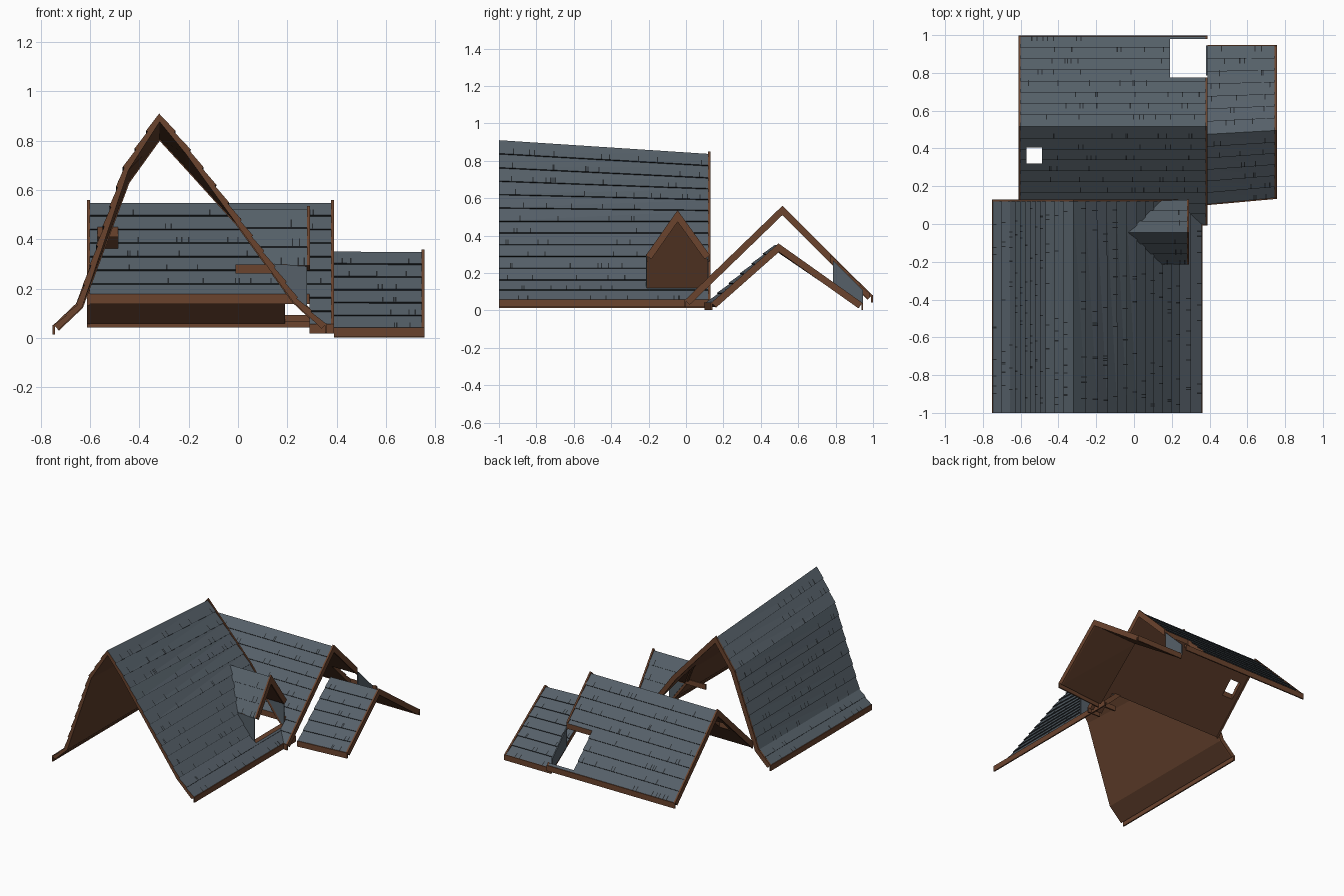
import bpy, bmesh, random
from mathutils import Vector

random.seed(4)
cube = bpy.data.objects.get("Cube")
if cube:
    bpy.data.objects.remove(cube)


def material(name, rgb):
    m = bpy.data.materials.new(name)
    m.use_nodes = True
    m.diffuse_color = (*rgb, 1)
    m.node_tree.nodes["Principled BSDF"].inputs["Base Color"].default_value = (*rgb, 1)
    return m


MATS = [material("slate", (0.092, 0.117, 0.14)),
        material("shingle_gap", (0.02, 0.024, 0.028)),
        material("trim_wood", (0.145, 0.057, 0.027)),
        material("underside_wood", (0.112, 0.046, 0.023))]
SLATE, GAP, TRIM, UNDER = range(4)


def place(axis, a, p):
    """Profile point p = (across, height) at position a along the axis."""
    return Vector((p[0], a, p[1])) if axis == "y" else Vector((a, p[0], p[1]))


def finish(name, bm):
    mesh = bpy.data.meshes.new(name)
    bm.to_mesh(mesh)
    bm.free()
    for m in MATS:
        mesh.materials.append(m)
    ob = bpy.data.objects.new(name, mesh)
    bpy.context.collection.objects.link(ob)
    return ob


def loft(name, axis, ends, loop_a, loop_b, side_mats, cap_mat):
    """Closed solid between two matching outlines; repeated points share a vertex."""
    bm = bmesh.new()
    rings = []
    for a, loop in zip(ends, (loop_a, loop_b)):
        ring = []
        for i, p in enumerate(loop):
            same = i > 0 and (p - loop[i - 1]).length < 0.00005
            ring.append(ring[-1] if same else bm.verts.new(place(axis, a, p)))
        rings.append(ring)
    for i in range(len(loop_a)):
        j = (i + 1) % len(loop_a)
        if rings[0][i] is not rings[0][j]:
            f = bm.faces.new((rings[0][i], rings[0][j], rings[1][j], rings[1][i]))
            f.material_index = side_mats[i]
    for ring in rings:
        bm.faces.new(list(dict.fromkeys(ring))).material_index = cap_mat
    bmesh.ops.recalc_face_normals(bm, faces=bm.faces[:])
    bmesh.ops.triangulate(bm, faces=bm.faces[:])
    return finish(name, bm)


def prism(name, axis, ends, loop, mat):
    loop = [Vector(p) for p in loop]
    return loft(name, axis, ends, loop, loop, [mat] * len(loop), mat)


def box(name, x, y, z):
    return prism(name, "y", y, [(x[0], z[0]), (x[1], z[0]), (x[1], z[1]), (x[0], z[1])], TRIM)


def normal(p, q):
    d = (q - p).normalized()
    return Vector((-d.y, d.x))


def offset(path, dist):
    """Mitred parallel of an open path."""
    out = []
    for i, p in enumerate(path):
        ns = []
        if i > 0:
            ns.append(normal(path[i - 1], p))
        if i < len(path) - 1:
            ns.append(normal(p, path[i + 1]))
        m = sum(ns, Vector((0, 0))).normalized()
        out.append(p + m * dist / max(m.dot(ns[0]), 0.4))
    return out


def courses(path, ridge, counts, step=0.007):
    """Overlapping shingle rows: each lower edge stands proud."""
    out = []
    for i, n in enumerate(counts):
        p, q = path[i], path[i + 1]
        lift = normal(p, q) * step
        for k in range(n):
            a, b = p.lerp(q, k / n), p.lerp(q, (k + 1) / n)
            out += [a + lift, b] if i < ridge else [a, b + lift]
    return out


def volume(mesh):
    bm = bmesh.new()
    bm.from_mesh(mesh)
    v = abs(bm.calc_volume())
    bm.free()
    return v


def cut(ob, cutters):
    """Subtract each cutter, using the second solver if the first one fails."""
    for c in cutters:
        for solver in ("MANIFOLD", "EXACT"):
            mod = ob.modifiers.new("cut", "BOOLEAN")
            mod.operation, mod.solver, mod.object = "DIFFERENCE", solver, c
            deps = bpy.context.evaluated_depsgraph_get()
            result = bpy.data.meshes.new_from_object(ob.evaluated_get(deps))
            ob.modifiers.clear()
            if 0.05 < volume(result) / volume(ob.data) < 0.9999:
                ob.data = result
                break


def joints(name, axis, ends, top_a, top_b, split, avoid):
    """Short dark joints between neighbouring shingles."""
    bm = bmesh.new()
    span = ends[1] - ends[0]
    for j in range(0, len(top_a), 2):
        lo, hi = (j, j + 1) if j < split else (j + 1, j)

        def at(t, s):
            pa, pb = top_a[lo].lerp(top_a[hi], s), top_b[lo].lerp(top_b[hi], s)
            return place(axis, ends[0] + span * t, pa.lerp(pb, t))
        for _ in range(max(2, round(span / 0.13))):
            t = random.uniform(0.03, 0.97)
            c = at(t, 0.2)
            if any(x0 < c.x < x1 and y0 < c.y < y1 for x0, x1, y0, y1 in avoid):
                continue
            w = 0.0028 / span
            quad = [at(t - w, 0), at(t + w, 0), at(t + w, 0.42), at(t - w, 0.42)]
            n = (quad[1] - quad[0]).cross(quad[2] - quad[1]).normalized()
            if n.z < 0:
                n, quad = -n, quad[::-1]
            f = bm.faces.new([bm.verts.new(v + n * 0.0015) for v in quad])
            f.material_index = GAP
    finish(name, bm)


def roof(name, axis, ends, path_a, path_b, ridge, cutters=(), avoid=(),
         row=0.083, thick=0.024, start_verge=False, eaves=True):
    """Shingled slab with verge boards at its ends and fascias at its eaves."""
    pa, pb = [[Vector(p) for p in path] for path in (path_a, path_b)]
    counts = [max(1, round((pa[i + 1] - pa[i]).length / row)) for i in range(len(pa) - 1)]
    top_a, top_b = courses(pa, ridge, counts), courses(pb, ridge, counts)
    mats = [SLATE if i % 2 == 0 else GAP for i in range(len(top_a) - 1)]
    mats += [TRIM] + [UNDER] * (len(pa) - 1) + [TRIM]
    loops = [top + offset(p, -thick)[::-1] for top, p in ((top_a, pa), (top_b, pb))]
    w = 0.012
    inner = (ends[0] + w * start_verge, ends[1] - w)
    parts = [loft(name, axis, inner, *loops, mats, TRIM)]
    verges = [("end", (inner[1], ends[1]), pb)]
    if start_verge:
        verges.append(("start", (ends[0], inner[0]), pa))
    for label, e, p in verges:
        loop = offset(p, 0.008) + offset(p, -thick - 0.004)[::-1]
        parts.append(loft(name + "_verge_" + label, axis, e, loop, loop, [TRIM] * len(loop), TRIM))
    if eaves:
        for label, i, out in (("low", 0, -0.009), ("high", -1, 0.009)):
            rect = [Vector(v) for v in ((0, 0.006), (out, 0.006), (out, -0.033), (0, -0.033))]
            parts.append(loft(name + "_fascia_" + label, axis, ends, [pa[i] + v for v in rect],
                              [pb[i] + v for v in rect], [TRIM] * 4, TRIM))
    for part in parts:
        cut(part, cutters)
    joints(name + "_joints", axis, inner, top_a, top_b, 2 * sum(counts[:ridge]), avoid)


# Cutters for the openings
dormer_opening = prism("dormer_opening", "x", (-0.1, 0.4),
                       [(-0.212, 0.12), (-0.212, 0.27), (-0.045, 0.505), (0.114, 0.27), (0.114, 0.12)], TRIM)
below_slope = prism("below_slope", "y", (-0.5, 0.5),
                    [(-0.3, 0.885), (0.5, -0.22), (-0.3, -0.22)], TRIM)
front_notch = box("front_notch", (-0.7, 0.29), (-0.1, 0.125), (-0.1, 0.3))
back_opening = box("back_opening", (0.19, 0.4), (0.775, 0.98), (-0.1, 0.6))
chimney_opening = box("chimney_opening", (-0.57, -0.487), (0.32, 0.405), (-0.1, 0.8))
cutters = [dormer_opening, below_slope, front_notch, back_opening, chimney_opening]

# Tall main roof, its ridge sagging towards the back
foot_left = [(-0.743, 0.047), (-0.65, 0.135)]
foot_right = [(0.01, 0.474), (0.238, 0.16), (0.353, 0.052)]
roof("main_roof", "y", (-1, 0.13),
     foot_left + [(-0.462, 0.69), (-0.32, 0.91), (-0.197, 0.76)] + foot_right,
     foot_left + [(-0.462, 0.64), (-0.32, 0.837), (-0.2, 0.706)] + foot_right,
     3, [dormer_opening], [(-0.06, 0.3, -0.25, 0.13)], 0.08, 0.02)

# Cross roof behind
cross = [(0.0, 0.05), (0.515, 0.548), (0.99, 0.076)]
roof("cross_roof", "x", (-0.612, 0.39), cross, cross, 1,
     [front_notch, back_opening, chimney_opening],
     [(-0.7, 0.3, -0.1, 0.14), (0.18, 0.4, 0.74, 1), (-0.58, -0.48, 0.29, 0.42)],
     start_verge=True)

# Low side roof
roof("side_roof", "x", (0.39, 0.757),
     [(0.109, 0.036), (0.475, 0.35), (0.938, 0.034)],
     [(0.142, 0.036), (0.495, 0.348), (0.938, 0.034)], 1)

# Dormer with cheeks and eave boards
dormer = [(-0.208, 0.29), (-0.045, 0.522), (0.122, 0.29)]
roof("dormer_roof", "x", (-0.06, 0.292), dormer, dormer, 1, [below_slope],
     [(-0.1, 0.16, -0.3, 0.2)], eaves=False)
for side, y in (("front", -0.214), ("back", 0.114)):
    prism("dormer_cheek_" + side, "y", (y, y + 0.006),
          [(0.13, 0.3), (0.28, 0.29), (0.28, 0.12), (0.26, 0.125)], SLATE)
    box("dormer_eave_board_" + side, (-0.01, 0.2), (y + 0.001, y + 0.012), (0.262, 0.298))

# Cheek closing the back opening beside the low roof
prism("back_opening_cheek", "x", (0.38, 0.388),
      [(0.785, 0.268), (0.945, 0.11), (0.945, 0.03), (0.785, 0.13)], SLATE)

for c in cutters:
    bpy.data.objects.remove(c)
